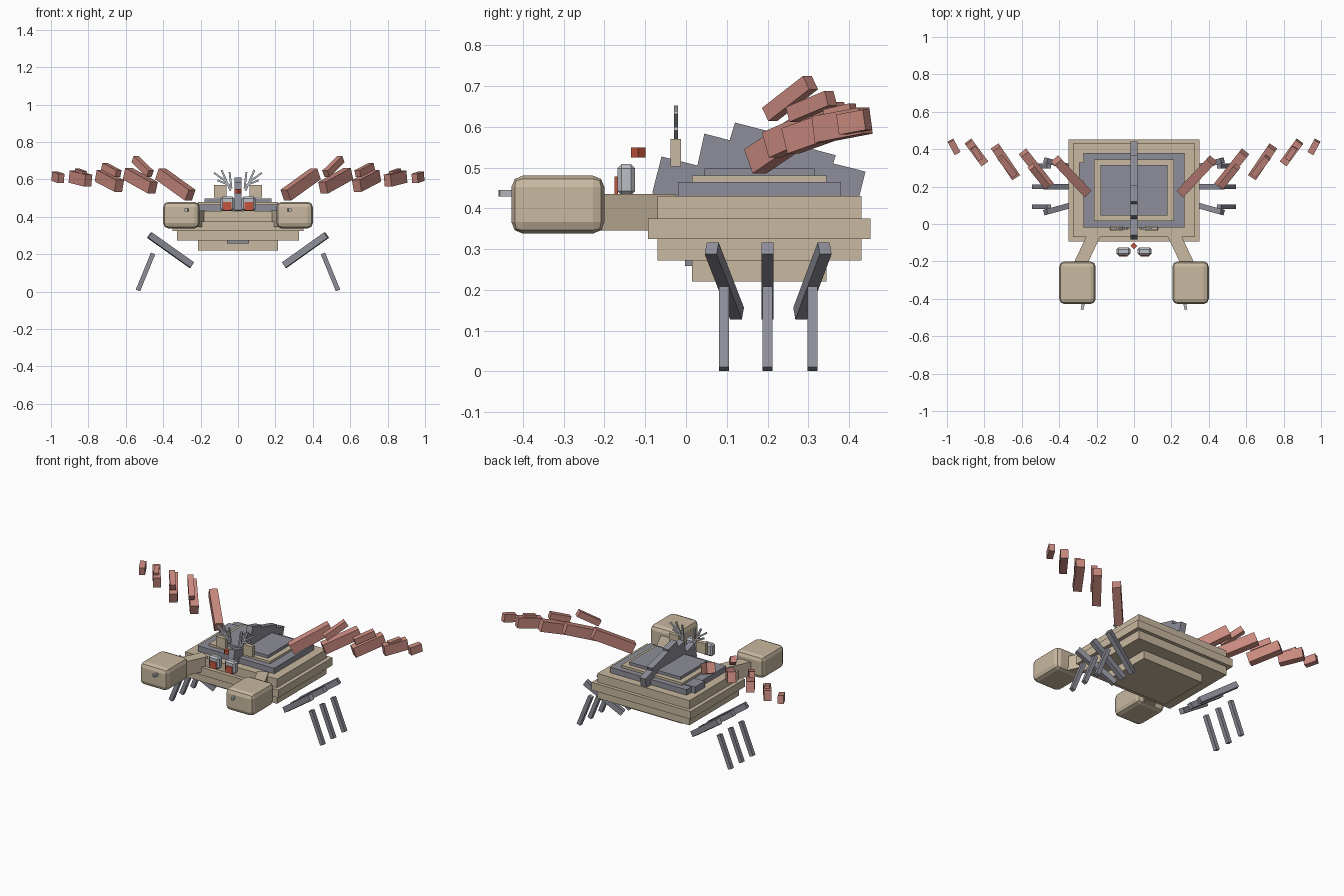
import bpy
import bmesh
from mathutils import Vector, Matrix

cube = bpy.data.objects.get("Cube")
if cube:
    bpy.data.objects.remove(cube, do_unlink=True)


def make_material(name, rgb):
    mat = bpy.data.materials.new(name)
    mat.use_nodes = True
    color = (*rgb, 1)
    mat.diffuse_color = color
    mat.node_tree.nodes["Principled BSDF"].inputs["Base Color"].default_value = color
    return mat


TAN = make_material("sand_tan", (0.58, 0.48, 0.35))
SLATE = make_material("slate_grey", (0.27, 0.27, 0.32))
PINK = make_material("dusty_pink", (0.58, 0.25, 0.21))
RED = make_material("signal_red", (0.56, 0.09, 0.05))
SILVER = make_material("light_grey", (0.5, 0.52, 0.56))


def finish(name, bm, mat):
    bmesh.ops.recalc_face_normals(bm, faces=bm.faces)
    mesh = bpy.data.meshes.new(name)
    bm.to_mesh(mesh)
    bm.free()
    mesh.materials.append(mat)
    obj = bpy.data.objects.new(name, mesh)
    bpy.context.collection.objects.link(obj)
    return obj


def box(name, mat, xs, ys, zs, bevel=0, segments=1):
    """Box given by its range along each axis."""
    lo, hi = Vector((xs[0], ys[0], zs[0])), Vector((xs[1], ys[1], zs[1]))
    bm = bmesh.new()
    bmesh.ops.create_cube(bm, size=1, matrix=Matrix.Translation((lo + hi) / 2)
                          @ Matrix.Diagonal((*(hi - lo), 1)))
    if bevel:
        bmesh.ops.bevel(bm, geom=bm.edges[:], offset=bevel, segments=segments,
                        profile=0.5, affect='EDGES')
    return finish(name, bm, mat)


def beam(name, mat, start, end, width, height):
    """Box that runs from one point to another."""
    a, b = Vector(start), Vector(end)
    turn = (b - a).to_track_quat('Y', 'Z').to_matrix().to_4x4()
    bm = bmesh.new()
    bmesh.ops.create_cube(bm, size=1, matrix=Matrix.Translation((a + b) / 2) @ turn
                          @ Matrix.Diagonal((width, (b - a).length, height, 1)))
    return finish(name, bm, mat)


# Stacked shell: name, material, half width, y range, z range
for name, mat, half, ys, zs in [
    ("belly", TAN, 0.215, (0.015, 0.345), (0.22, 0.275)),
    ("lower_shell", TAN, 0.325, (-0.07, 0.43), (0.272, 0.326)),
    ("shell_rim", TAN, 0.35, (-0.093, 0.452), (0.325, 0.375)),
    ("upper_shell", TAN, 0.325, (-0.07, 0.43), (0.374, 0.43)),
    ("back_plate", SLATE, 0.27, (-0.02, 0.38), (0.429, 0.465)),
    ("back_trim", TAN, 0.215, (0.015, 0.345), (0.464, 0.48)),
    ("back_cap", SLATE, 0.18, (0.045, 0.315), (0.479, 0.498)),
]:
    box(name, mat, (-half, half), ys, zs)
box("mouth", SLATE, (-0.06, 0.06), (-0.003, 0.02), (0.258, 0.273))
box("side_hatch", SLATE, (-0.295, -0.22), (0.23, 0.33), (0.43, 0.47))

# Stepped ridge along the back
profile = [(-0.083, 0.437), (-0.06, 0.527), (0.028, 0.505), (0.045, 0.583),
           (0.107, 0.567), (0.12, 0.61), (0.207, 0.588), (0.204, 0.574),
           (0.367, 0.53), (0.361, 0.51), (0.44, 0.49), (0.425, 0.43), (-0.06, 0.43)]
bm = bmesh.new()
face = bm.faces.new([bm.verts.new((-0.02, y, z)) for y, z in profile])
side = bmesh.ops.extrude_face_region(bm, geom=[face])
bmesh.ops.translate(bm, vec=(0.04, 0, 0),
                    verts=[v for v in side["geom"] if isinstance(v, bmesh.types.BMVert)])
finish("back_ridge", bm, SLATE)

# Small turned cube above the face
beam("brow_light", RED, (-0.009, -0.126, 0.537), (0.009, -0.108, 0.537), 0.026, 0.024)

# Wing segments: inner end, outer end, width, height
WING = [
    ((0.255, 0.17, 0.515), (0.415, 0.34, 0.63), 0.05, 0.065),
    ((0.455, 0.21, 0.555), (0.59, 0.38, 0.63), 0.05, 0.065),
    ((0.635, 0.255, 0.565), (0.74, 0.41, 0.62), 0.05, 0.065),
    ((0.80, 0.325, 0.593), (0.885, 0.44, 0.615), 0.045, 0.065),
    ((0.945, 0.38, 0.605), (0.98, 0.445, 0.617), 0.035, 0.05),
    ((0.47, 0.205, 0.63), (0.55, 0.305, 0.708), 0.035, 0.038),
    ((0.64, 0.26, 0.63), (0.715, 0.355, 0.67), 0.035, 0.038),
    ((0.82, 0.345, 0.63), (0.86, 0.41, 0.645), 0.03, 0.025),
]

for label, s in (("left", 1), ("right", -1)):
    def span(a, b):
        return sorted((s * a, s * b))

    def flip(p):
        return (s * p[0], p[1], p[2])

    # Front arm, claw and nozzle
    beam(label + "_arm", TAN, flip((0.205, -0.04, 0.39)), flip((0.29, -0.22, 0.39)),
         0.068, 0.09)
    box(label + "_claw", TAN, span(0.205, 0.40), (-0.428, -0.2), (0.338, 0.48), 0.028, 2)
    beam(label + "_claw_nozzle", SILVER, flip((0.27, -0.42, 0.437)),
         flip((0.278, -0.458, 0.437)), 0.015, 0.015)

    # Eye housing with a red lens
    box(label + "_eye", SILVER, span(0.02, 0.094), (-0.168, -0.125), (0.432, 0.508), 0.01)
    box(label + "_eye_lens", RED, span(0.034, 0.08), (-0.175, -0.167), (0.435, 0.478))

    # Antenna block and branching rods
    box(label + "_antenna_block", TAN, span(0.062, 0.128), (-0.038, -0.012), (0.503, 0.57))
    for i, (a, b) in enumerate([((0.04, 0.54), (0.088, 0.65)),
                                ((0.058, 0.585), (0.128, 0.635)),
                                ((0.045, 0.57), (0.11, 0.595)),
                                ((0.035, 0.55), (0.045, 0.64))]):
        beam(f"{label}_antenna_rod_{i + 1}", SILVER, flip((a[0], -0.025, a[1])),
             flip((b[0], -0.025, b[1])), 0.01, 0.01)

    # Three legs in two parts
    for place, top_y, low_y, foot_y in [("front", 0.063, 0.125, 0.093),
                                        ("middle", 0.2, 0.2, 0.2),
                                        ("back", 0.34, 0.28, 0.31)]:
        beam(f"{label}_{place}_upper_leg", SLATE, flip((0.473, top_y, 0.302)),
             flip((0.248, low_y, 0.142)), 0.03, 0.035)
        beam(f"{label}_{place}_lower_leg", SLATE, flip((0.454, foot_y, 0.204)),
             flip((0.535, foot_y, 0.006)), 0.025, 0.025)

    # Wing segments
    for i, (a, b, w, h) in enumerate(WING):
        beam(f"{label}_wing_segment_{i + 1}", PINK, flip(a), flip(b), w, h)
